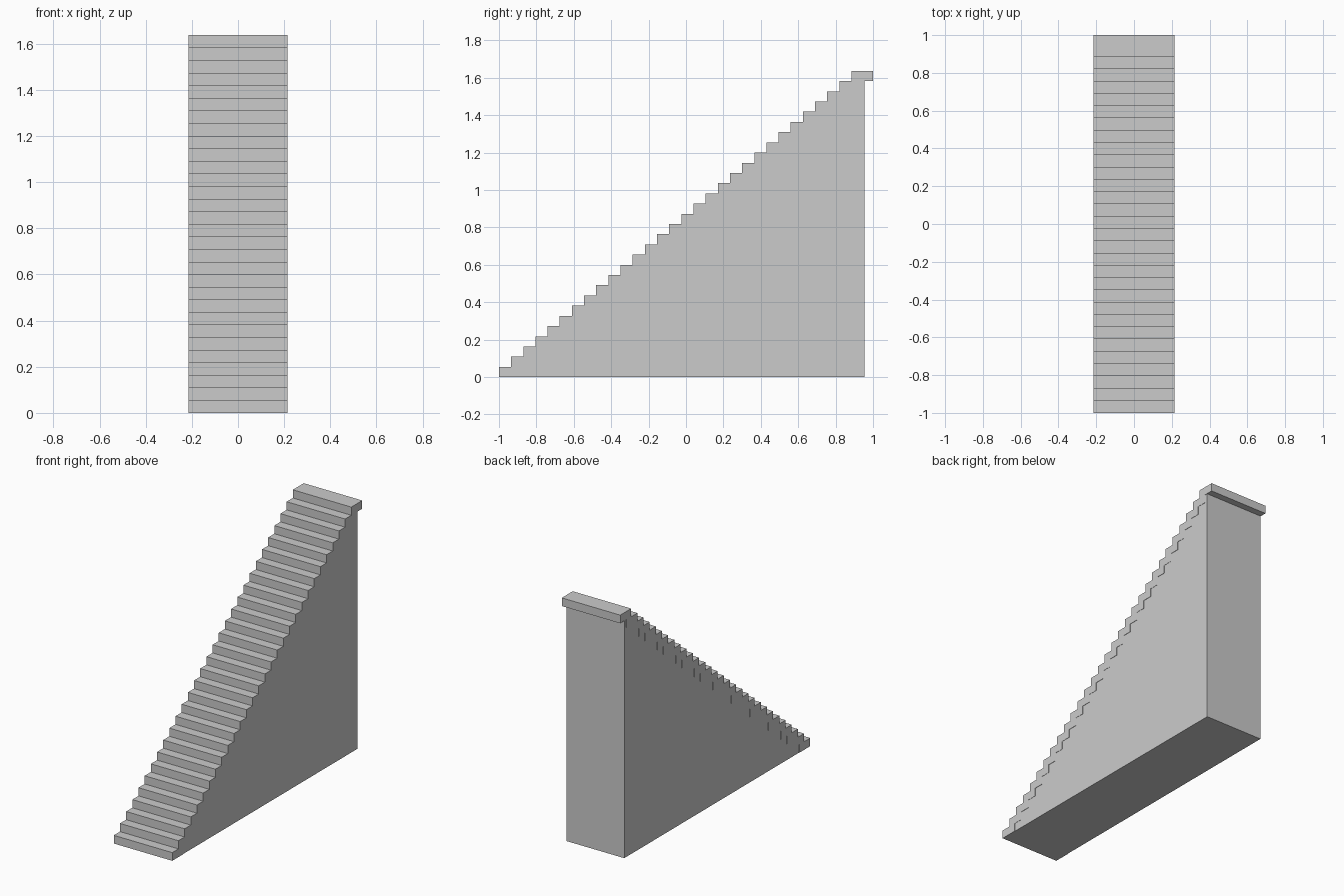
import bpy, bmesh

if "Cube" in bpy.data.objects:
    bpy.data.objects.remove(bpy.data.objects["Cube"])

STEPS = 30
HALF_W = 0.2155          # half width of the treads
RISE = 1.637 / STEPS
DEPTH = 0.115            # full depth of one step block
RUN = (2.0 - DEPTH) / (STEPS - 1)


def extrude_profile(name, profile, half_width):
    """Solid made from a (y, z) side profile, extruded along x."""
    bm = bmesh.new()
    face = bm.faces.new([bm.verts.new((-half_width, y, z)) for y, z in profile])
    new = bmesh.ops.extrude_face_region(bm, geom=[face])["geom"]
    verts = [v for v in new if isinstance(v, bmesh.types.BMVert)]
    bmesh.ops.translate(bm, verts=verts, vec=(2 * half_width, 0, 0))
    bmesh.ops.recalc_face_normals(bm, faces=bm.faces)
    mesh = bpy.data.meshes.new(name)
    bm.to_mesh(mesh)
    bm.free()
    obj = bpy.data.objects.new(name, mesh)
    bpy.context.collection.objects.link(obj)
    return obj


# Flight of overlapping step blocks
steps = extrude_profile(
    "steps", [(-1, 0), (-1 + DEPTH, 0), (-1 + DEPTH, RISE), (-1, RISE)], HALF_W)
array = steps.modifiers.new("flight", "ARRAY")
array.count = STEPS
array.use_relative_offset = False
array.use_constant_offset = True
array.constant_offset_displace = (0, RUN, RISE)

# Solid wedge under the steps, very slightly narrower; its slope is hidden in the blocks
back, front = 0.955, -0.97
extrude_profile(
    "support_wedge",
    [(front, 0), (back, 0), (back, (back - front) * RISE / RUN)], HALF_W - 0.002)
